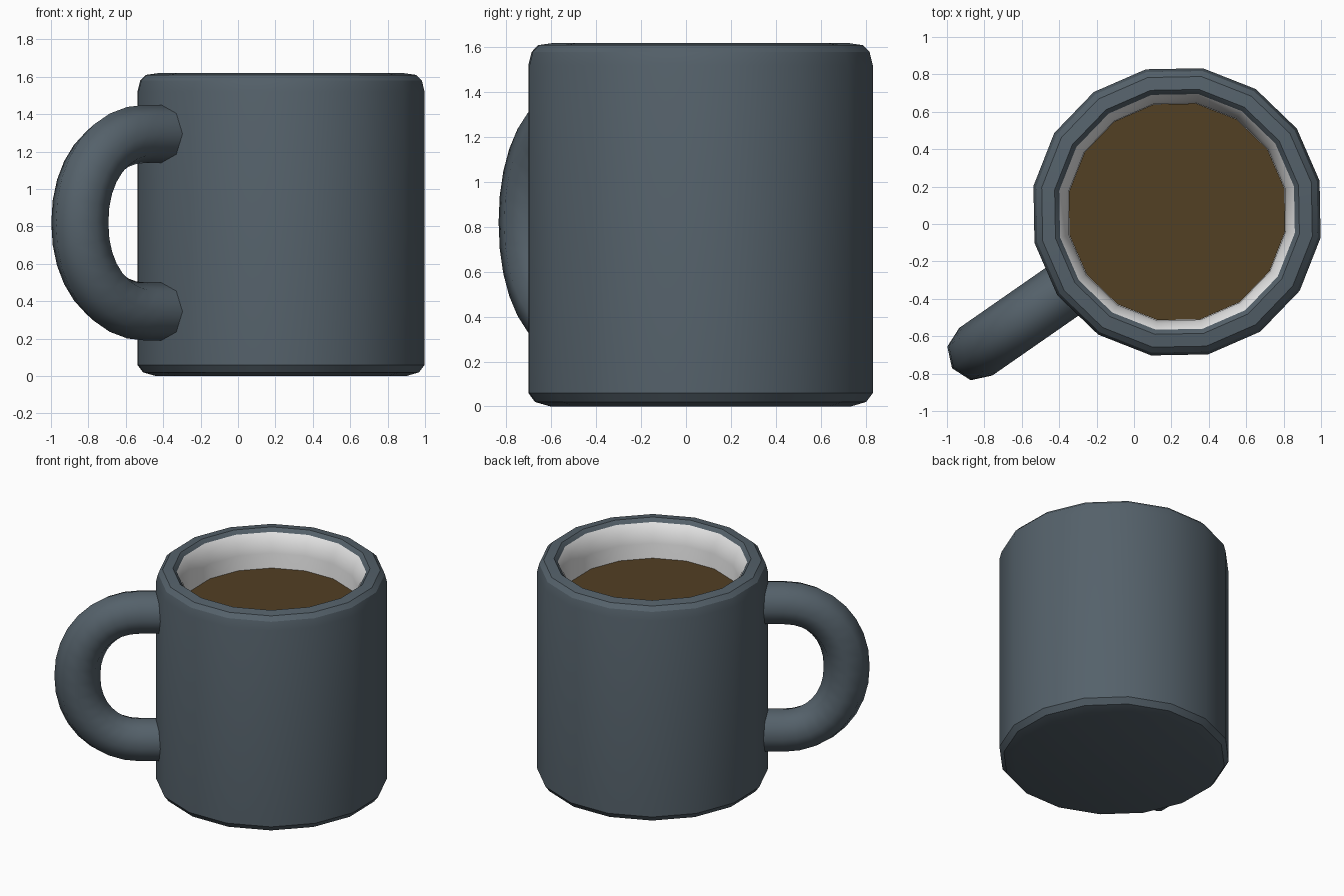
import bpy, bmesh, math
from mathutils import Vector

cube = bpy.data.objects.get("Cube")
if cube:
    bpy.data.objects.remove(cube, do_unlink=True)

CENTRE = Vector((0.23, 0.065, 0))
TURN = math.radians(34.8)      # the handle points along the opposite of this heading
SIDES = 16


def material(name, colour):
    m = bpy.data.materials.new(name)
    m.use_nodes = True
    m.diffuse_color = (*colour, 1)
    m.node_tree.nodes["Principled BSDF"].inputs["Base Color"].default_value = (*colour, 1)
    return m


slate = material("slate_glaze", (0.09, 0.12, 0.145))
white = material("white_glaze", (0.8, 0.8, 0.8))
brown = material("coffee_brown", (0.085, 0.05, 0.017))


def finish(bm, name, mats, angle):
    bmesh.ops.recalc_face_normals(bm, faces=bm.faces)
    mesh = bpy.data.meshes.new(name)
    bm.to_mesh(mesh)
    bm.free()
    ob = bpy.data.objects.new(name, mesh)
    bpy.context.collection.objects.link(ob)
    for m in mats:
        mesh.materials.append(m)
    ob.location = CENTRE
    ob.rotation_euler.z = TURN
    bpy.ops.object.select_all(action="DESELECT")
    ob.select_set(True)
    bpy.context.view_layer.objects.active = ob
    bpy.ops.object.shade_smooth_by_angle(angle=math.radians(angle))
    return ob


def skin(bm, rings, material_from=None):
    """Bridge successive rings of points and cap both ends."""
    loops = [[bm.verts.new(p) for p in ring] for ring in rings]
    n = len(loops[0])
    for k, (a, b) in enumerate(zip(loops, loops[1:])):
        for i in range(n):
            j = (i + 1) % n
            f = bm.faces.new((a[i], a[j], b[j], b[i]))
            if material_from is not None and k >= material_from:
                f.material_index = 1
    bm.faces.new(loops[0])
    cap = bm.faces.new(loops[-1])
    if material_from is not None:
        cap.material_index = 1


def circle(r, z):
    return [Vector((r * math.cos(t), r * math.sin(t), z))
            for t in (math.tau * i / SIDES for i in range(SIDES))]


# Cup: rounded outer wall and rim in slate, inside of the cup in white
outer = [(0.68, 0), (0.75, 0.02), (0.78, 0.06), (0.78, 1.52), (0.765, 1.58), (0.735, 1.61),
         (0.665, 1.62), (0.64, 1.595)]
inner = [(0.605, 1.53), (0.59, 1.46), (0.59, 0.16), (0.55, 0.12)]
bm = bmesh.new()
skin(bm, [circle(r, z) for r, z in outer + inner], material_from=len(outer) - 1)
finish(bm, "cup", [slate, white], 30)

# Coffee: flat surface inside the cup
bm = bmesh.new()
skin(bm, [circle(0.588, 1.345), circle(0.588, 1.35)])
finish(bm, "coffee", [brown], 30)

# Handle: eight-sided tube along a squarish half loop, both ends set into the wall
STEPS, RADIUS, MID, HALF = 16, 0.155, 0.82, 0.475
START, BEND, REACH = 0.69, 0.88, 0.43
path = [Vector((-START, 0, MID + HALF))]
for i in range(STEPS + 1):
    t = math.pi * i / STEPS
    c, s = math.cos(t), max(math.sin(t), 0)
    path.append(Vector((-BEND - REACH * s ** 0.94, 0,
                        MID + HALF * math.copysign(abs(c) ** 0.94, c))))
path.append(Vector((-START, 0, MID - HALF)))

rings = []
for i, p in enumerate(path):
    along = (path[min(i + 1, len(path) - 1)] - path[max(i - 1, 0)]).normalized()
    side = Vector((0, 1, 0))
    out = along.cross(side)
    rings.append([p + RADIUS * (out * math.cos(a) + side * math.sin(a))
                  for a in (math.tau * k / 8 for k in range(8))])
bm = bmesh.new()
skin(bm, rings)
finish(bm, "handle", [slate], 50)
